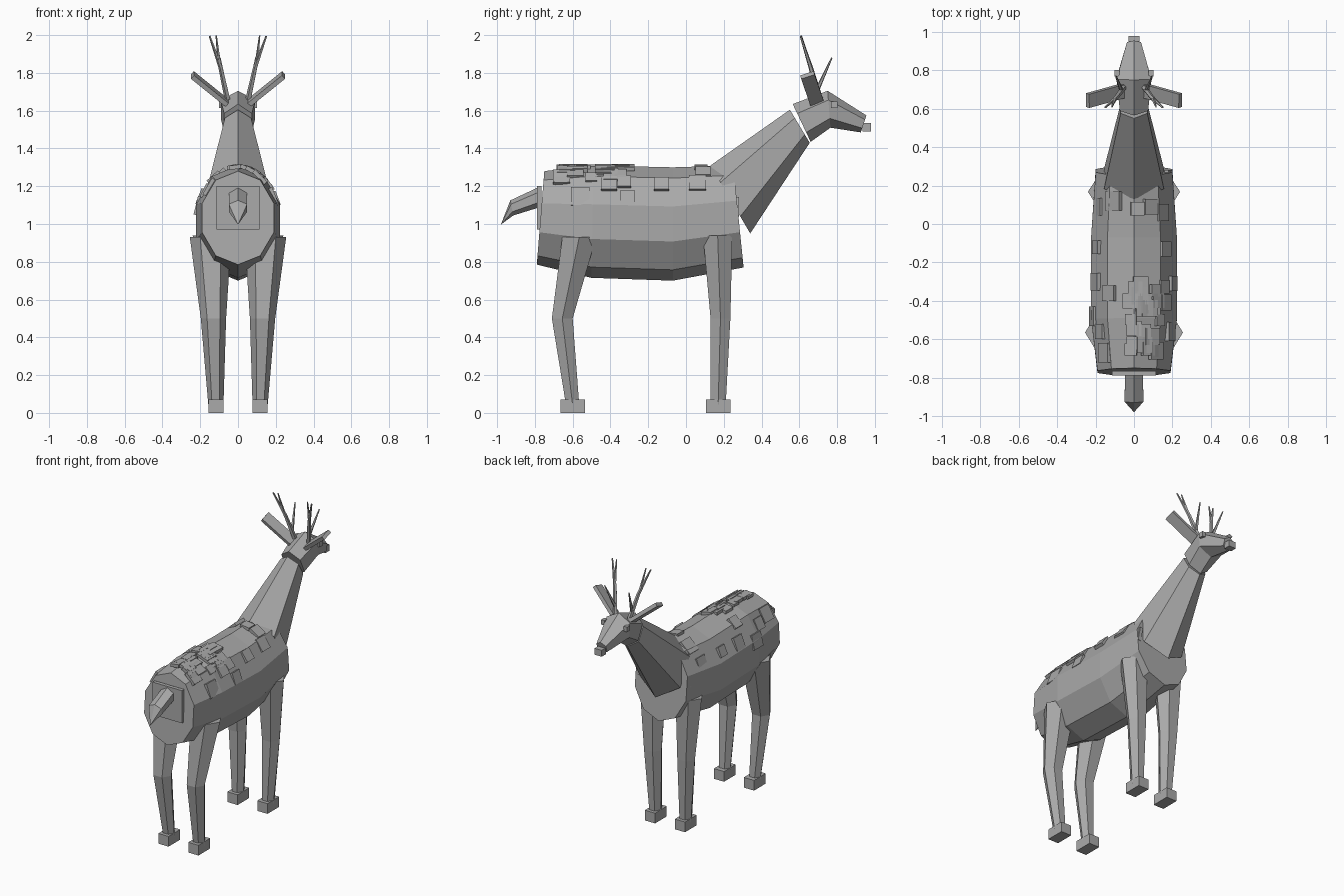
import bpy, bmesh, math, random
from mathutils import Vector, Matrix

if "Cube" in bpy.data.objects:
    bpy.data.objects.remove(bpy.data.objects["Cube"])

random.seed(7)
grey = bpy.data.materials.new("plain grey")
grey.diffuse_color = (0.4, 0.4, 0.4, 1)
grey.use_nodes = True
grey.node_tree.nodes["Principled BSDF"].inputs["Base Color"].default_value = grey.diffuse_color


def finish(name, bm):
    bmesh.ops.recalc_face_normals(bm, faces=bm.faces[:])
    me = bpy.data.meshes.new(name)
    bm.to_mesh(me)
    bm.free()
    me.materials.append(grey)
    ob = bpy.data.objects.new(name, me)
    bpy.context.scene.collection.objects.link(ob)
    return ob


def ring(top, bottom, half_width, n, x=0.0):
    """Polygon around x, spanning two (y, z) points, first corner at the top."""
    t, b = Vector((x, *top)), Vector((x, *bottom))
    c, u = (t + b) / 2, (t - b) / 2
    return [c + u * math.cos(2 * math.pi * i / n)
            + Vector((half_width * math.sin(2 * math.pi * i / n), 0, 0)) for i in range(n)]


def loft(name, rings, tip=None):
    bm = bmesh.new()
    rows = [[bm.verts.new(p) for p in r] for r in rings]
    n = len(rows[0])
    for a, b in zip(rows, rows[1:]):
        for i in range(n):
            j = (i + 1) % n
            bm.faces.new((a[i], a[j], b[j], b[i]))
    bm.faces.new(rows[0][::-1])
    if tip:
        v = bm.verts.new(tip)
        for i in range(n):
            bm.faces.new((rows[-1][i], rows[-1][(i + 1) % n], v))
    else:
        bm.faces.new(rows[-1])
    return finish(name, bm)


def box(name, centre, size, rot=None):
    bm = bmesh.new()
    m = Matrix.Translation(centre) @ (rot or Matrix()) @ Matrix.Diagonal((*size, 1))
    bmesh.ops.create_cube(bm, size=1, matrix=m)
    return finish(name, bm)


def rod(name, points, radii, n=5):
    """Thin tapered branch through the given points."""
    pts = [Vector(p) for p in points]
    d = (pts[-1] - pts[0]).normalized()
    u = d.cross(Vector((0, 1, 0))).normalized()
    v = d.cross(u)
    loft(name, [[p + r * (u * math.cos(2 * math.pi * i / n) + v * math.sin(2 * math.pi * i / n))
                 for i in range(n)] for p, r in zip(pts, radii)])


# Barrel-shaped body with ten sides
loft("body", [ring((-.75, 1.28), (-.79, .785), .20, 10),
              ring((-.49, 1.31), (-.50, .715), .235, 10),
              ring((-.07, 1.30), (-.07, .70), .235, 10),
              ring((.25, 1.31), (.305, .77), .21, 10)])

# Neck and head
loft("neck", [ring((.13, 1.31), (.34, .95), .18, 6),
              ring((.55, 1.605), (.655, 1.43), .08, 6)])
loft("head", [ring((.565, 1.635), (.66, 1.435), .085, 6),
              ring((.75, 1.705), (.765, 1.51), .105, 6),
              ring((.955, 1.575), (.925, 1.485), .042, 6)])
box("nose", (0, .957, 1.512), (.055, .046, .045))

# Rump patch and tail
box("rump_patch", (0, -.777, 1.085), (.23, .025, .23))
loft("tail", [ring((-.77, 1.20), (-.77, 1.09), .055, 6),
              ring((-.93, 1.125), (-.915, 1.045), .056, 6)], tip=(0, -.98, .997))

for s, side in ((1, "right"), (-1, "left")):
    # Eyes and slab ears
    box("eye_" + side, (s * .088, .785, 1.632), (.025, .035, .035))
    along = Vector((s * .18, -.05, .145)).normalized()
    wide = Vector((0, 1, .3))
    wide = (wide - along * wide.dot(along)).normalized()
    rot = Matrix((along, wide, along.cross(wide))).transposed().to_4x4()
    box("ear_" + side, (s * .15, .668, 1.715), (.24, .075, .025), rot)

    # Forked antlers
    rod("antler_beam_" + side, [(s * .055, .71, 1.66), (s * .092, .66, 1.83), (s * .15, .607, 1.995)],
        (.016, .012, .005))
    rod("antler_front_tine_" + side, [(s * .065, .695, 1.71), (s * .095, .772, 1.88)], (.012, .004))
    rod("antler_inner_tine_" + side, [(s * .10, .65, 1.86), (s * .115, .61, 1.998)], (.010, .004))

    # Legs: height, rear edge, front edge, centre x, half width
    for leg, hoof_y, rows in (
            ("back_leg", -.60, ((.93, -.655, -.475, .145, .11), (.5, -.71, -.60, .13, .067),
                                (.04, -.635, -.565, .117, .04))),
            ("front_leg", .17, ((.94, .09, .245, .14, .10), (.5, .13, .235, .13, .067),
                                (.04, .13, .21, .117, .04)))):
        rings = []
        for z, y0, y1, cx, hw in rows:
            cy, hy = (y0 + y1) / 2, (y1 - y0) / 2 / .866
            rings.append([Vector((s * (cx + hw * math.cos(k * math.pi / 3)),
                                  cy + hy * math.sin(k * math.pi / 3), z)) for k in range(6)])
        loft(f"{leg}_{side}", rings)
        box(f"{leg}_hoof_{side}", (s * .117, hoof_y, .036), (.08, .13, .072))


# Square coat tufts lying on the body; angle is measured from the top toward +x
def tuft(y, angle, size):
    a = math.radians(angle)
    rx = .225 - .04 * max(0, (abs(y + .27) - .2) / .32)
    pos = Vector((rx * math.sin(a), y, 1.005 + .297 * math.cos(a)))
    normal_tilt = math.atan2(math.sin(a) / rx, math.cos(a) / .297)
    box("coat_tuft", pos, (size, size, .022), Matrix.Rotation(normal_tilt, 4, 'Y'))


for y, angle, size in ((-.56, 62, .10), (-.31, 64, .08), (-.13, 46, .08), (.06, 45, .09),
                       (.23, 73, .10), (.09, 25, .08), (-.66, 35, .09), (.20, -75, .09),
                       (.12, -32, .10), (.08, 5, .07), (.09, -62, .09), (.22, -50, .08),
                       (-.30, -62, .09), (-.48, -72, .10), (-.67, -50, .10), (-.56, -55, .08),
                       (-.12, -60, .07), (-.36, -35, .08)):
    tuft(y, angle, size)
for i in range(26):
    tuft(random.uniform(-.68, -.26), random.uniform(-8, 46), random.uniform(.055, .09))
